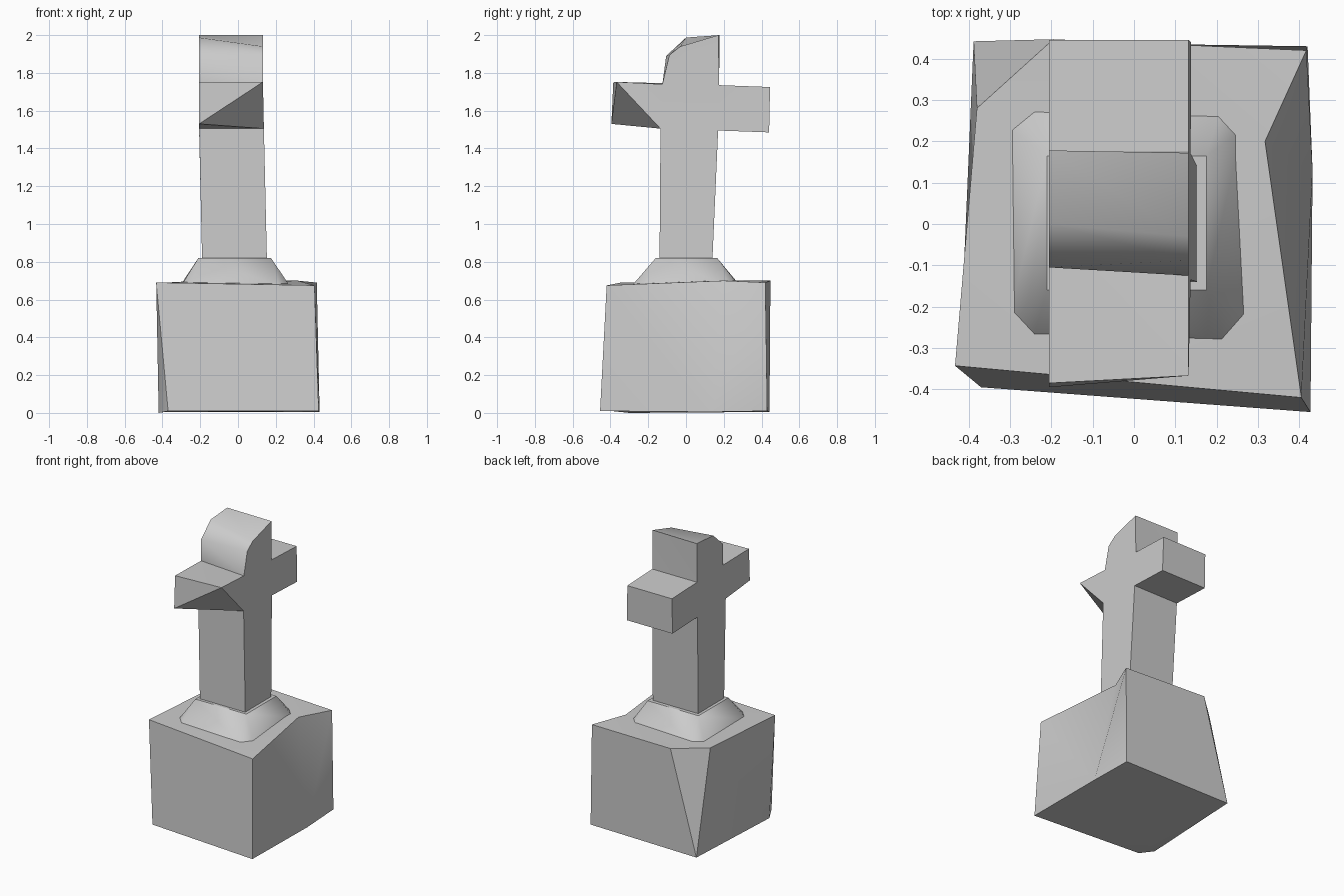
import bpy, bmesh, math

if "Cube" in bpy.data.objects:
    bpy.data.objects.remove(bpy.data.objects["Cube"])


def build(name, verts, faces):
    """Mesh object with merged points, outward normals and crisp edges."""
    me = bpy.data.meshes.new(name)
    bm = bmesh.new()
    vs = [bm.verts.new(v) for v in verts]
    for f in faces:
        bm.faces.new([vs[i] for i in f])
    bmesh.ops.remove_doubles(bm, verts=bm.verts, dist=0.0005)
    bmesh.ops.recalc_face_normals(bm, faces=bm.faces)
    bm.to_mesh(me)
    bm.free()
    ob = bpy.data.objects.new(name, me)
    bpy.context.collection.objects.link(ob)
    bpy.ops.object.select_all(action='DESELECT')
    bpy.context.view_layer.objects.active = ob
    ob.select_set(True)
    bpy.ops.object.shade_smooth_by_angle(angle=math.radians(42))
    return ob


def lerp(a, b, t):
    return a + (b - a) * min(max(t, 0), 1)


# Rough stone block: chipped back-left corner and notched right side
block_top = [(-.433, -.343, .69), (.405, -.42, .675), (.317, .2, .70),
             (.417, .42, .69), (-.195, .447, .70), (-.38, .28, .69)]
block_bottom = [(-.37, -.395, .01), (.427, -.455, .01), (.432, .13, .005),
                (.42, .43, .01), (-.388, .442, .005), (-.42, -.3, 0)]
build("stone_block", block_top + block_bottom, [
    (0, 1, 2), (0, 2, 5), (2, 4, 5), (2, 3, 4),    # top
    (6, 7, 8), (6, 8, 10), (8, 9, 10), (6, 10, 11),  # underside
    (0, 1, 7, 6),                                  # front
    (1, 7, 8), (1, 8, 2), (2, 8, 3), (3, 8, 9),    # right
    (3, 9, 10, 4), (4, 10, 5),                     # back and chipped corner
    (5, 10, 11, 0), (0, 11, 6)])                   # left

# Sloped collar: eight-sided foot rising to a four-sided top
foot = [(-.305, .235), (-.245, .285), (.21, .28), (.26, .225),
        (.272, -.222), (.215, -.285), (-.245, -.278), (-.30, -.222)]
cap = [(-.21, .165), (.175, .165), (.175, -.16), (-.21, -.16)]
verts = [(x, y, .675) for x, y in foot] + [(x, y, .82) for x, y in cap]
faces = [tuple(range(8)), (8, 9, 10, 11)]
for k in range(4):
    a, b, c = 2 * k, 2 * k + 1, (2 * k + 2) % 8
    faces += [(a, b, 8 + k), (b, c, 8 + (k + 1) % 4, 8 + k)]
build("collar", verts, faces)

# Cross: side outline (y, z), lofted between a left and a right copy
outline = [(-.14, .815), (-.135, 1.505), (-.395, 1.53), (-.385, 1.75),
           (-.105, 1.745), (-.105, 1.89), (0, 1.987), (.178, 2.0),
           (.175, 1.735), (.445, 1.725), (.44, 1.485), (.17, 1.495),
           (.14, .815)]
# Worn right-hand points; the lower front arm corner is broken away
worn = {2: (-.367, 1.752), 3: (-.367, 1.752), 4: (-.125, 1.74),
        5: (-.088, 1.895), 6: (-.03, 1.94), 7: (.172, 2.0)}
n = len(outline)
left = [(lerp(-.19, -.206, (z - .82) / .68), y, z) for y, z in outline]
right = [(lerp(.153, .132, (z - .82) / .9), y, z)
         for y, z in (worn.get(i, p) for i, p in enumerate(outline))]
faces = []
for i in range(n):
    j = (i + 1) % n
    faces.append((i, j, n + i))
    if i != 2:
        faces.append((j, n + j, n + i))
# Side faces: shaft, two arms, middle, head
sides = [(0, 1, 11, 12), (1, 2, 3, 4), (1, 4, 8, 11),
         (11, 8, 9, 10), (4, 5, 6, 7, 8)]
for f in sides:
    faces.append(f)
    g = [n + i for i in f if i != 2]
    faces.append(tuple(g))
build("cross", left + right, faces)
